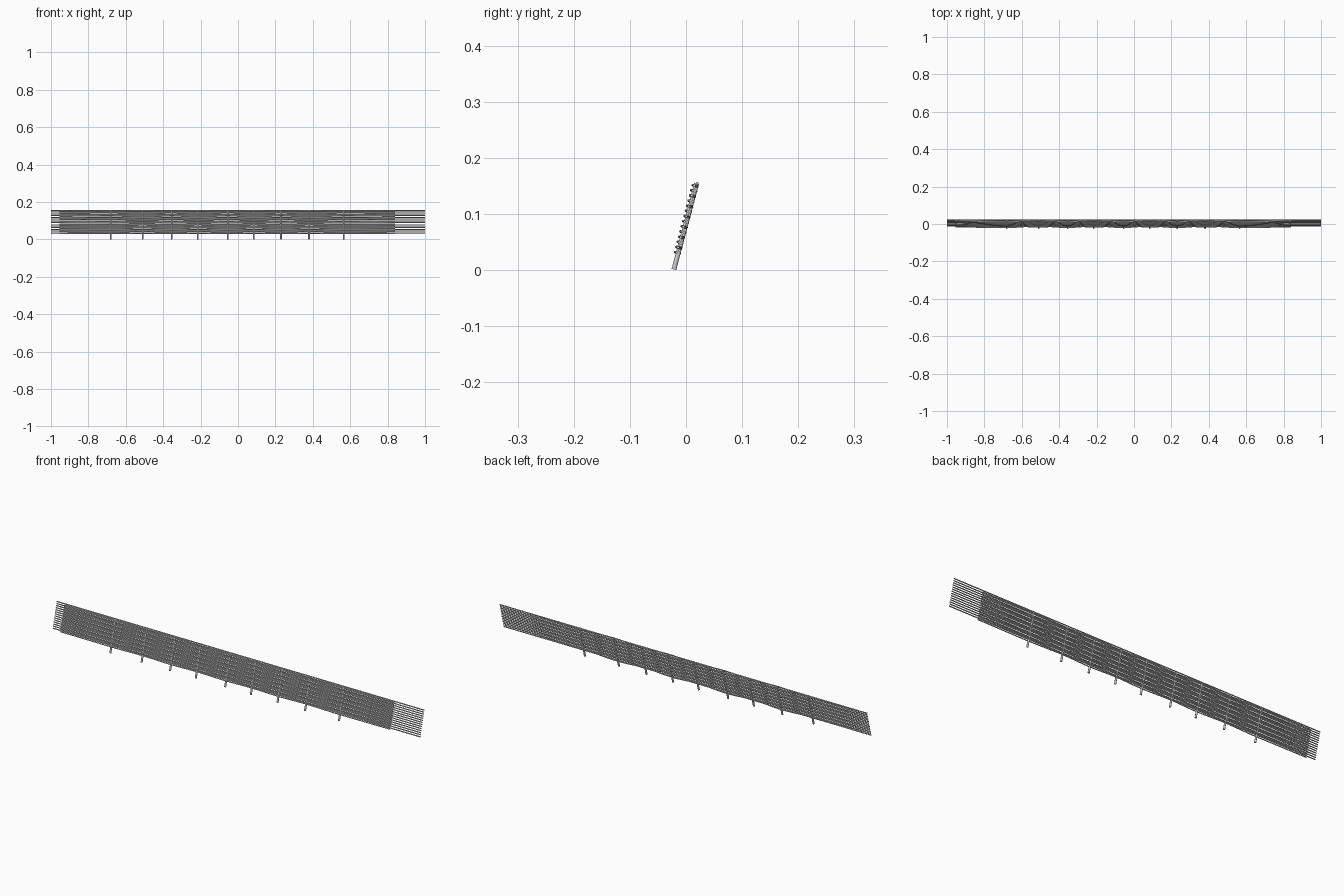
import bpy, bmesh, math
from mathutils import Vector

if "Cube" in bpy.data.objects:
    bpy.data.objects.remove(bpy.data.objects["Cube"])

TILT = math.radians(14.8)
UP = Vector((0, math.sin(TILT), math.cos(TILT)))      # along the leaning panel
BACK = Vector((0, math.cos(TILT), -math.sin(TILT)))   # panel normal, towards the rear
BASE = Vector((0, -0.0215, 0.0012))
POSTS = [-0.68, -0.51, -0.355, -0.215, -0.055, 0.085, 0.23, 0.38, 0.565]


def place(x, v, s):
    return BASE + Vector((x, 0, 0)) + BACK * v + UP * s


def tube(name, rings):
    """Capped tube through a list of rings of points."""
    bm = bmesh.new()
    loops = [[bm.verts.new(p) for p in ring] for ring in rings]
    n = len(loops[0])
    for a, b in zip(loops, loops[1:]):
        for i in range(n):
            j = (i + 1) % n
            bm.faces.new((a[i], a[j], b[j], b[i]))
    bm.faces.new(loops[0])
    bm.faces.new(loops[-1])
    bmesh.ops.recalc_face_normals(bm, faces=bm.faces)
    mesh = bpy.data.meshes.new(name)
    bm.to_mesh(mesh)
    bm.free()
    ob = bpy.data.objects.new(name, mesh)
    bpy.context.collection.objects.link(ob)
    for p in mesh.polygons:
        p.use_smooth = len(p.vertices) == 4
    return ob


def circle(r, n):
    return [(r * math.cos(2 * math.pi * k / n), r * math.sin(2 * math.pi * k / n)) for k in range(n)]


def rod(name, path, s, r):
    return tube(name, [[place(x, v + a, s + b) for a, b in circle(r, 8)] for x, v in path])


# Upright stakes
for i, x in enumerate(POSTS):
    tube(f"stake_{i + 1}", [[place(x + a, b, s) for a, b in circle(0.0045, 10)] for s in (0, 0.158)])

# Straight full-length rods
ROWS, PITCH, LOW = 14, 0.0095, 0.035
for i in range(ROWS):
    rod(f"long_rod_{i + 1}", [(-1, 0.0012), (1, 0.0012)], LOW + i * PITCH, 0.0027)

# Shorter rods woven between the stakes, alternating row by row
STEPS = 6
knots = [-0.955] + POSTS + [0.84]
for i in range(ROWS):
    side = 1 if i % 2 else -1
    offs = [-0.003] + [-0.0016 + 0.0042 * side * (-1) ** k for k in range(len(POSTS))] + [-0.003]
    path = []
    for k in range(len(knots) - 1):
        for j in range(STEPS):
            t = j / STEPS
            e = (1 - math.cos(math.pi * t)) / 2
            path.append((knots[k] + (knots[k + 1] - knots[k]) * t, offs[k] + (offs[k + 1] - offs[k]) * e))
    path.append((knots[-1], offs[-1]))
    rod(f"woven_rod_{i + 1}", path, LOW + (i - 0.5) * PITCH, 0.0025)
